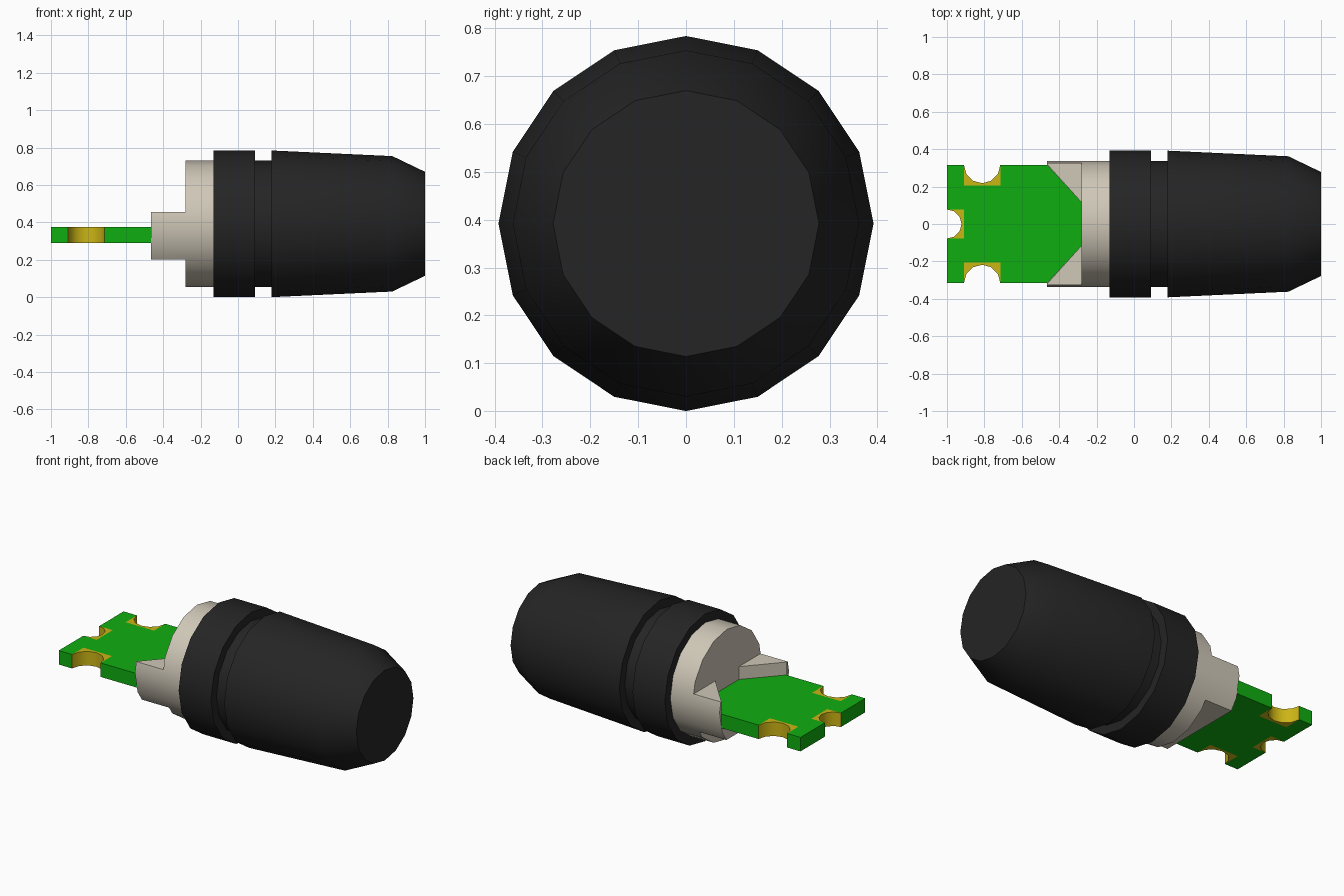
import bpy
import bmesh
import math

if "Cube" in bpy.data.objects:
    bpy.data.objects.remove(bpy.data.objects["Cube"], do_unlink=True)

AXIS_Z = 0.392
BOARD_Z = (0.29, 0.376)


def material(name, rgb):
    m = bpy.data.materials.new(name)
    m.use_nodes = True
    m.diffuse_color = (*rgb, 1)
    m.node_tree.nodes["Principled BSDF"].inputs["Base Color"].default_value = (*rgb, 1)
    return m


black = material("black rubber", (0.018, 0.018, 0.018))
beige = material("beige plastic", (0.63, 0.58, 0.48))
green = material("green board", (0.005, 0.42, 0.005))
gold = material("gold plating", (0.60, 0.46, 0.008))


def finish(name, bm, mat):
    bmesh.ops.recalc_face_normals(bm, faces=bm.faces)
    mesh = bpy.data.meshes.new(name)
    bm.to_mesh(mesh)
    bm.free()
    obj = bpy.data.objects.new(name, mesh)
    bpy.context.collection.objects.link(obj)
    mesh.materials.append(mat)
    return obj


def activate(obj):
    bpy.ops.object.select_all(action='DESELECT')
    obj.select_set(True)
    bpy.context.view_layer.objects.active = obj


def smooth(obj, degrees=30):
    activate(obj)
    bpy.ops.object.shade_smooth_by_angle(angle=math.radians(degrees))


def turned(name, profile, mat, sides=16):
    """Turn (x, radius) points around the lengthwise axis and cap both ends."""
    bm = bmesh.new()
    rings = []
    for x, r in profile:
        angles = [2 * math.pi * i / sides for i in range(sides)]
        rings.append([bm.verts.new((x, r * math.cos(a), AXIS_Z + r * math.sin(a)))
                      for a in angles])
    for a, b in zip(rings, rings[1:]):
        for i in range(sides):
            j = (i + 1) % sides
            bm.faces.new((a[i], a[j], b[j], b[i]))
    bm.faces.new(rings[0])
    bm.faces.new(rings[-1])
    return finish(name, bm, mat)


def prism(name, outline, z0, z1, mat):
    """Extrude an (x, y) outline from z0 up to z1."""
    bm = bmesh.new()
    base = bm.faces.new([bm.verts.new((x, y, z0)) for x, y in outline])
    top = bmesh.ops.extrude_face_region(bm, geom=[base])["geom"]
    bmesh.ops.translate(bm, vec=(0, 0, z1 - z0),
                        verts=[v for v in top if isinstance(v, bmesh.types.BMVert)])
    return finish(name, bm, mat)


def cut(obj, outline, z0, z1):
    cutter = prism("cutter", outline, z0, z1, beige)
    cutter.hide_render = True
    mod = obj.modifiers.new("cut", 'BOOLEAN')
    mod.operation = 'DIFFERENCE'
    mod.solver = 'EXACT'
    mod.object = cutter
    activate(obj)
    bpy.ops.object.modifier_apply(modifier=mod.name)
    bpy.data.objects.remove(cutter, do_unlink=True)


# Black sleeve with a groove, slight taper and chamfered nose
body = turned("sleeve", [(-0.13, 0.392), (0.09, 0.392), (0.09, 0.338), (0.18, 0.338),
                         (0.18, 0.392), (0.825, 0.362), (1.0, 0.278)], black)
smooth(body)

# Beige holder: round collar with a shelf and two wedge arms gripping the board
holder = turned("holder", [(-0.465, 0.338), (-0.12, 0.338)], beige)
block = [(-0.6, -0.5), (-0.28, -0.5), (-0.28, 0.5), (-0.6, 0.5)]
cut(holder, block, 0.455, 1.0)
cut(holder, block, -0.2, 0.2)
pocket = [(-0.6, -0.317), (-0.4625, -0.317), (-0.28, -0.115),
          (-0.28, 0.115), (-0.4625, 0.317), (-0.6, 0.317)]
cut(holder, pocket, BOARD_Z[0], 0.6)
smooth(holder)

# Green circuit board with rectangular recesses for the plated notches
half = [(-1.0, 0.078), (-0.908, 0.078)]
side = [(-1.0, 0.315), (-0.909, 0.315), (-0.909, 0.205), (-0.715, 0.205),
        (-0.715, 0.315), (-0.4625, 0.315), (-0.28, 0.115)]
upper = half[::-1] + side
board = prism("circuit_board", upper + [(x, -y) for x, y in reversed(upper)],
              *BOARD_Z, green)


def notch_pad(name, centre, width, depth, turn):
    """Plated pad with a half-round notch; it opens along +y before turning."""
    r = width / 2
    pts = [(-r, 0), (-r, -depth), (r, -depth), (r, 0)]
    pts += [(r * math.cos(math.pi * i / 6), -r * math.sin(math.pi * i / 6))
            for i in range(1, 6)]
    c, s = math.cos(turn), math.sin(turn)
    outline = [(centre[0] + c * x - s * y, centre[1] + s * x + c * y) for x, y in pts]
    smooth(prism(name, outline, *BOARD_Z, gold), 35)


# Gold plated notches on both long sides and the end
notch_pad("back_notch", (-0.812, 0.315), 0.194, 0.11, 0)
notch_pad("front_notch", (-0.812, -0.315), 0.194, 0.11, math.pi)
notch_pad("end_notch", (-1.0, 0), 0.156, 0.092, math.pi / 2)
